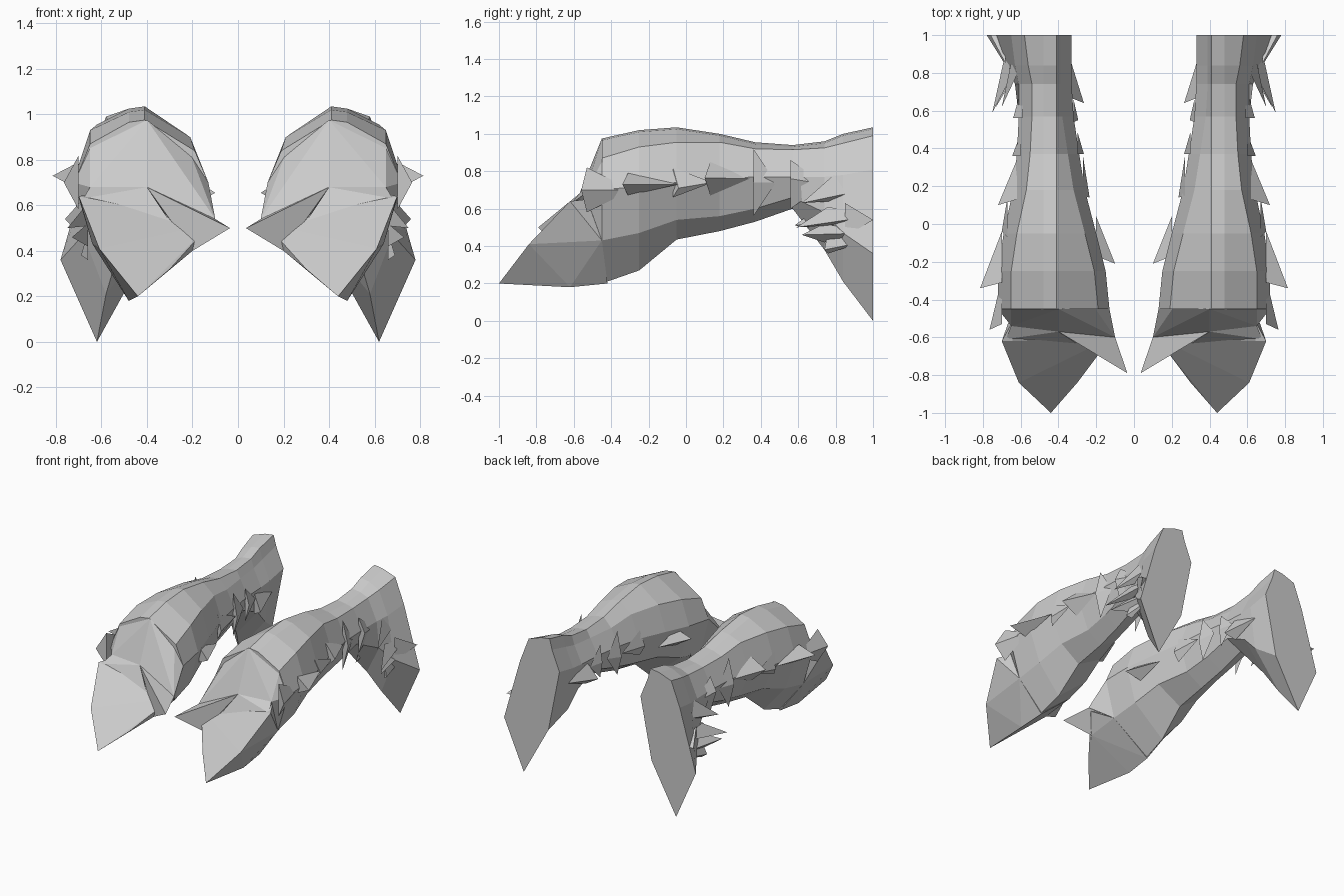
import bpy, bmesh
from mathutils import Vector


def finish(name, bm):
    """Turn a bmesh into a flat-shaded object mirrored across x = 0."""
    bmesh.ops.recalc_face_normals(bm, faces=bm.faces)
    me = bpy.data.meshes.new(name)
    bm.to_mesh(me)
    bm.free()
    ob = bpy.data.objects.new(name, me)
    bpy.context.collection.objects.link(ob)
    mod = ob.modifiers.new("mirror", 'MIRROR')
    mod.use_axis[0] = True
    mod.use_mirror_merge = False
    return ob


def hull(name, pts):
    bm = bmesh.new()
    vs = [bm.verts.new(p) for p in pts]
    res = bmesh.ops.convex_hull(bm, input=vs)
    junk = [v for v in res["geom_interior"] if isinstance(v, bmesh.types.BMVert)]
    bmesh.ops.delete(bm, geom=junk, context='VERTS')
    return finish(name, bm)


def spike(name, base, tip, length, height):
    """Thorn swept forward: triangular base, wide at the front, fading backward."""
    b = Vector(base)
    pts = [b + Vector((0, length, 0)), b + Vector((0, -length / 2, height)),
           b + Vector((0, -length / 2, -height)), Vector(tip)]
    return hull(name, pts)


# Arm: y, then heights (top, shoulder, side, lower, bottom),
# then x (inner side, outer side, inner lower, outer lower, bottom)
stations = [
    (-.45, .975, .87, .70, .43, .20, .13, .72, .20, .64, .47),
    (-.25, 1.02, .93, .72, .47, .27, .15, .72, .22, .63, .46),
    (-.05, 1.035, .955, .74, .54, .435, .20, .69, .26, .60, .45),
    (.18, 1.0, .955, .76, .56, .48, .26, .64, .32, .56, .45),
    (.37, .955, .92, .77, .60, .53, .29, .62, .34, .56, .46),
    (.57, .94, .915, .77, .66, .60, .32, .61, .35, .57, .47),
    (.74, .96, .925, .77, .58, .38, .33, .61, .36, .63, .53),
    (.84, 1.0, .95, .78, .47, .21, .33, .63, .37, .68, .58),
    (1.0, 1.035, .99, .81, .36, 0, .33, .65, .42, .78, .62),
]
bm = bmesh.new()
rings = []
for y, zt, zs, zm, zl, zb, xi, xo, xil, xol, xb in stations:
    ring = [(.41, zt), (.48, zt - .01), (xo - .07, zs), (xo, zm), (xol, zl),
            (xb, zb), (xil, zl), (xi, zm), (xi + .06, zs - .03)]
    rings.append([bm.verts.new((x, y, z)) for x, z in ring])
n = len(rings[0])
for a, b in zip(rings, rings[1:]):
    for i in range(n):
        bm.faces.new((a[i], a[(i + 1) % n], b[(i + 1) % n], b[i]))
bm.faces.new(rings[0])
bm.faces.new(rings[-1])
finish("arm", bm)

# Sloping front plate above the hand
hull("front_plate", [
    (.40, -.45, .975), (.65, -.44, .87), (.21, -.44, .83), (.65, -.54, .68),
    (.40, -.57, .68), (.10, -.60, .54), (.72, -.45, .70), (.13, -.45, .70),
    (.20, -.45, .43), (.64, -.45, .43)])

# Wedge-shaped hand
hull("hand", [
    (.65, -.53, .65), (.40, -.55, .55), (.70, -.62, .64), (.20, -.69, .40),
    (.61, -.84, .41), (.30, -.84, .32), (.44, -1, .20), (.48, -.62, .18),
    (.47, -.42, .20), (.20, -.45, .43), (.64, -.45, .43), (.12, -.60, .52)])

# Inner thumb spur and the band that joins it to the plate
hull("thumb", [(.035, -.79, .50), (.10, -.60, .54), (.40, -.57, .68),
               (.20, -.69, .40), (.30, -.50, .50)])
hull("knuckle_band", [(.40, -.57, .68), (.65, -.54, .68), (.68, -.61, .63),
                      (.22, -.685, .41), (.40, -.50, .55)])

# Side spikes: base, tip, length, half height
side_spikes = [
    ((.70, -.22, .73), (.815, -.34, .73), .18, .06),
    ((.70, -.45, .70), (.765, -.56, .70), .16, .12),
    ((.67, .00, .74), (.70, -.04, .71), .14, .08),
    ((.62, .20, .76), (.72, .10, .765), .14, .09),
    ((.60, .40, .74), (.645, .36, .74), .08, .18),
    ((.59, .62, .73), (.64, .56, .76), .12, .13),
    ((.20, -.10, .66), (.10, -.21, .655), .14, .06),
    ((.27, .22, .72), (.235, .14, .70), .14, .09),
    ((.30, .41, .72), (.265, .37, .70), .08, .16),
    ((.32, .58, .72), (.295, .55, .72), .08, .12),
    ((.34, .74, .68), (.265, .64, .64), .14, .08),
]
for k, s in enumerate(side_spikes):
    spike(f"side_spike_{k + 1}", *s)

# Layered spikes on the rear cuff
cuff_spikes = [
    ((.62, .86, .71), (.70, .62, .63), .14, .07),
    ((.66, .84, .56), (.75, .59, .50), .16, .05),
    ((.66, .82, .47), (.73, .62, .46), .16, .05),
    ((.66, .82, .42), (.69, .74, .38), .12, .06),
    ((.68, .90, .54), (.76, 1.0, .54), .10, .09),
    ((.50, .80, .56), (.55, .58, .51), .12, .07),
]
for k, s in enumerate(cuff_spikes):
    spike(f"cuff_spike_{k + 1}", *s)
